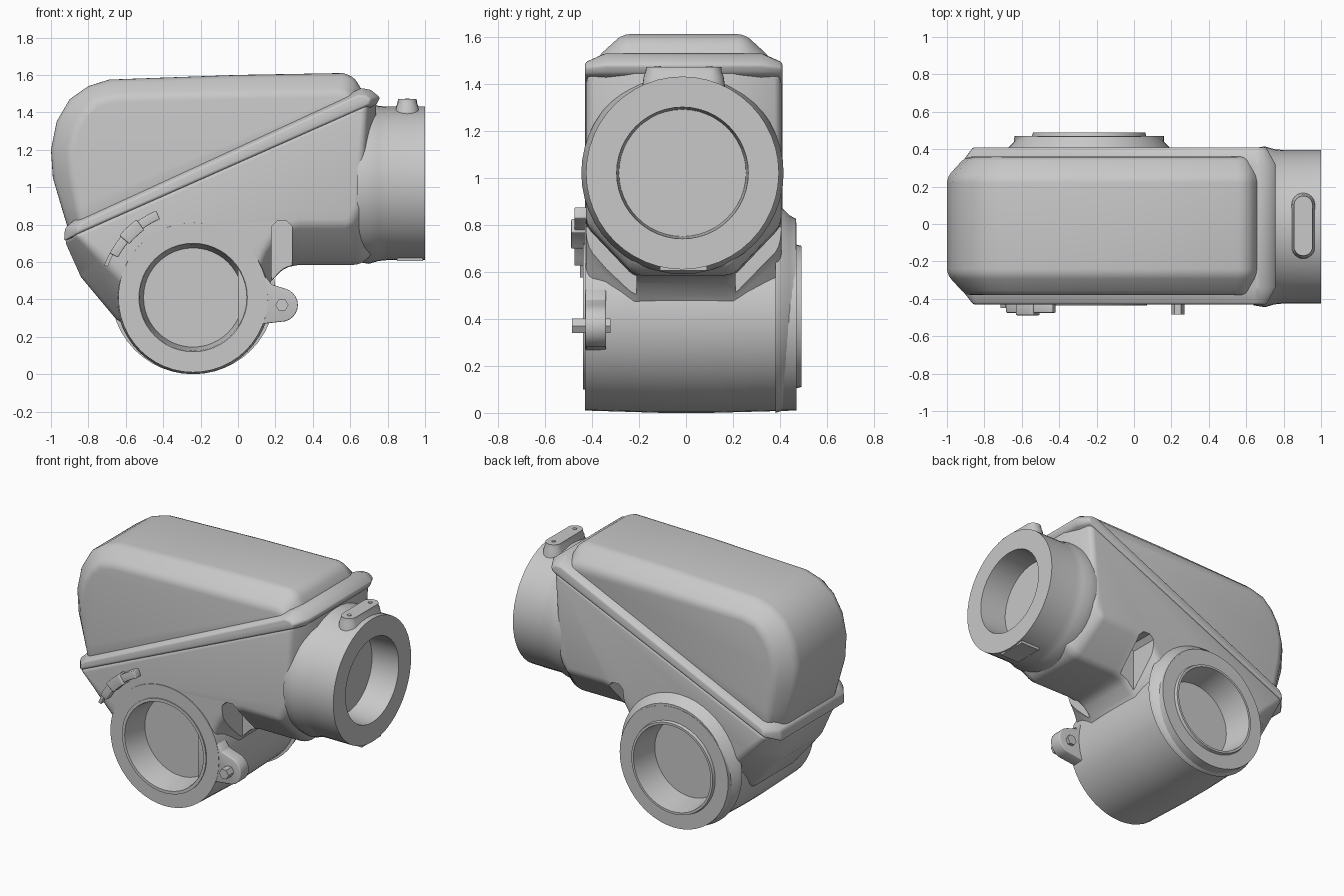
import bpy, bmesh
from math import sin, cos, pi, radians

if "Cube" in bpy.data.objects:
    bpy.data.objects.remove(bpy.data.objects["Cube"], do_unlink=True)

grey = bpy.data.materials.new("plain_grey")
grey.use_nodes = True
grey.diffuse_color = (0.58, 0.58, 0.58, 1)
grey.node_tree.nodes["Principled BSDF"].inputs["Base Color"].default_value = (0.58, 0.58, 0.58, 1)

CY = -0.01               # middle plane of the housing
DRUM = (-0.24, 0.41)     # drum axis in x, z
PIPE = (-0.015, 1.02)    # pipe axis in y, z


def activate(obj):
    bpy.ops.object.select_all(action='DESELECT')
    obj.select_set(True)
    bpy.context.view_layer.objects.active = obj


def shade(obj, angle=35):
    activate(obj)
    bpy.ops.object.shade_smooth_by_angle(angle=radians(angle))


def skin(name, rings, bevel=0.0):
    """Join rings of equal length with quads and cap both ends."""
    bm = bmesh.new()
    rows = [[bm.verts.new(p) for p in ring] for ring in rings]
    n = len(rows[0])
    for a, b in zip(rows, rows[1:]):
        for i in range(n):
            j = (i + 1) % n
            bm.faces.new((a[i], a[j], b[j], b[i]))
    bm.faces.new(rows[0])
    bm.faces.new(rows[-1])
    bmesh.ops.recalc_face_normals(bm, faces=bm.faces)
    mesh = bpy.data.meshes.new(name)
    bm.to_mesh(mesh)
    bm.free()
    mesh.materials.append(grey)
    obj = bpy.data.objects.new(name, mesh)
    bpy.context.collection.objects.link(obj)
    if bevel:
        mod = obj.modifiers.new("soften", 'BEVEL')
        mod.width, mod.segments, mod.limit_method = bevel, 3, 'ANGLE'
        mod.angle_limit = radians(30)
        activate(obj)
        bpy.ops.object.modifier_apply(modifier=mod.name)
    shade(obj)
    return obj


def plate(name, pts, y0, y1, bevel=0.0):
    return skin(name, [[(x, y, z) for x, z in pts] for y in (y0, y1)], bevel)


def shell(name, pairs, half_mid, half_side, bevel):
    """Outline at the middle tapering to a smaller outline at both sides."""
    mid = [p[:2] for p in pairs]
    side = [p[2:] for p in pairs]
    layers = ((-half_side, side), (-half_mid, mid), (half_mid, mid), (half_side, side))
    return skin(name, [[(x, CY + y, z) for x, z in o] for y, o in layers], bevel)


def turned(name, axis, centre, profile, n=48):
    """Turn (radius, position) points about a line along x or y."""
    a, b = centre
    rings = []
    for r, t in profile:
        ring = []
        for i in range(n):
            u, v = a + r * cos(2 * pi * i / n), b + r * sin(2 * pi * i / n)
            ring.append((t, u, v) if axis == 'x' else (u, t, v))
        rings.append(ring)
    return skin(name, rings)


def cut(obj, cutter):
    mod = obj.modifiers.new("cut", 'BOOLEAN')
    mod.operation, mod.solver, mod.object = 'DIFFERENCE', 'EXACT', cutter
    activate(obj)
    bpy.ops.object.modifier_apply(modifier=mod.name)
    bpy.data.objects.remove(cutter, do_unlink=True)
    shade(obj)


# Upper cover with broad chamfers
shell("upper_cover", [
    (-0.90, 0.75, -0.84, 0.80), (-0.94, 0.88, -0.86, 0.90),
    (-0.99, 1.05, -0.89, 1.06), (-1.00, 1.20, -0.90, 1.20),
    (-0.97, 1.35, -0.87, 1.32), (-0.90, 1.47, -0.82, 1.40),
    (-0.80, 1.54, -0.76, 1.46), (-0.69, 1.575, -0.66, 1.485),
    (0.00, 1.60, 0.00, 1.50), (0.56, 1.61, 0.54, 1.51),
    (0.62, 1.59, 0.59, 1.50), (0.68, 1.49, 0.63, 1.44)], 0.26, 0.37, 0.03)

# Slanted flange between cover and lower body
shell("seam_flange", [
    (-0.93, 0.71, -0.86, 0.75), (-0.925, 0.78, -0.86, 0.78),
    (-0.88, 0.82, -0.84, 0.81), (0.66, 1.53, 0.64, 1.49),
    (0.71, 1.52, 0.68, 1.49), (0.76, 1.48, 0.71, 1.47),
    (0.74, 1.44, 0.70, 1.44)], 0.33, 0.42, 0.012)

# Lower body, cleared for the drum and notched beside it
body = shell("lower_body", [
    (-0.93, 0.72, -0.88, 0.75), (-0.84, 0.52, -0.74, 0.62),
    (-0.64, 0.28, -0.60, 0.48), (-0.24, 0.20, -0.24, 0.30),
    (0.07, 0.35, 0.07, 0.45), (0.18, 0.50, 0.15, 0.66),
    (0.25, 0.57, 0.22, 0.78), (0.33, 0.585, 0.33, 0.80),
    (0.65, 0.585, 0.60, 0.80), (0.72, 0.64, 0.65, 0.90),
    (0.74, 1.47, 0.69, 1.45)], 0.21, 0.415, 0.03)
cut(body, turned("drum_clearance", 'y', DRUM, [(0.35, -0.7), (0.35, 0.7)]))
notch = [(0.18, 0.45), (0.29, 0.45), (0.29, 0.79), (0.26, 0.82), (0.21, 0.82), (0.18, 0.79)]
for side in (-1, 1):
    cut(body, plate("notch_cutter", notch, side * 0.21, side * 0.6))

# Cross drum with a recessed socket at each end
turned("drum", 'y', DRUM, [
    (0.265, -0.26), (0.285, -0.42), (0.29, -0.437), (0.31, -0.437), (0.31, -0.43),
    (0.40, -0.43), (0.41, -0.10), (0.41, 0.10), (0.40, 0.47), (0.305, 0.47),
    (0.30, 0.49), (0.285, 0.49), (0.28, 0.46), (0.26, 0.30)])

# Sloped shoulder where the drum leaves the back of the body
shoulder = turned("drum_shoulder", 'y', (-0.24, 0.44), [(0.44, 0.38), (0.43, 0.41), (0.40, 0.44), (0.385, 0.468)])
cut(shoulder, turned("shoulder_clearance", 'y', DRUM, [(0.36, 0.2), (0.36, 0.7)]))

# Side pipe with a recessed socket
turned("side_pipe", 'x', PIPE, [
    (0.42, 0.64), (0.43, 0.70), (0.415, 0.75), (0.41, 0.80), (0.41, 1.0), (0.28, 1.0), (0.27, 0.81)])

# Bolt ear on the drum
tip = [(0.23 + 0.09 * cos(radians(a)), 0.37 + 0.09 * sin(radians(a))) for a in range(-75, 80, 15)]
plate("bolt_ear", [(0.0, 0.22), (0.14, 0.27)] + tip + [(0.18, 0.48), (0.15, 0.52), (0.0, 0.6)], -0.428, -0.34, 0.006)
turned("ear_bolt", 'y', (0.235, 0.37), [(0.035, -0.485), (0.035, -0.32)], 6)

# Curved clip beside the drum
def arc(r, a0, a1, steps=8):
    return [(DRUM[0] + r * cos(radians(a0 + (a1 - a0) * i / steps)),
             DRUM[1] + r * sin(radians(a0 + (a1 - a0) * i / steps))) for i in range(steps + 1)]


plate("clip_band", arc(0.505, 113, 152) + arc(0.455, 152, 113), -0.475, -0.42, 0.006)
plate("clip_grip", arc(0.515, 126, 140) + arc(0.445, 140, 126), -0.488, -0.42, 0.006)
plate("clip_tail", arc(0.505, 152, 160) + arc(0.485, 160, 152), -0.45, -0.42)

# Stadium-shaped lug on top of the pipe with two screws
def stadium(r, z):
    ends = [(cos(2 * pi * i / 24), sin(2 * pi * i / 24)) for i in range(24)]
    return [(0.905 + r * c, CY + (0.11 if s >= 0 else -0.11) + r * s, z) for c, s in ends]


skin("pipe_lug", [stadium(0.07, 1.36), stadium(0.06, 1.43), stadium(0.052, 1.45), stadium(0.05, 1.47)])
for y in (-0.12, 0.10):
    screw = [[(0.905 + 0.013 * cos(pi * i / 6), y + 0.013 * sin(pi * i / 6), z) for i in range(12)]
             for z in (1.46, 1.474)]
    skin("lug_screw", screw)

# Small pads under the pipe and on the side of the drum
plate("pipe_pad", [(0.85, 0.606), (0.99, 0.606), (0.99, 0.64), (0.85, 0.64)], -0.11, 0.09)
plate("drum_pad", [(-0.655, 0.36), (-0.655, 0.46), (-0.60, 0.48), (-0.60, 0.34)], 0.08, 0.24)
